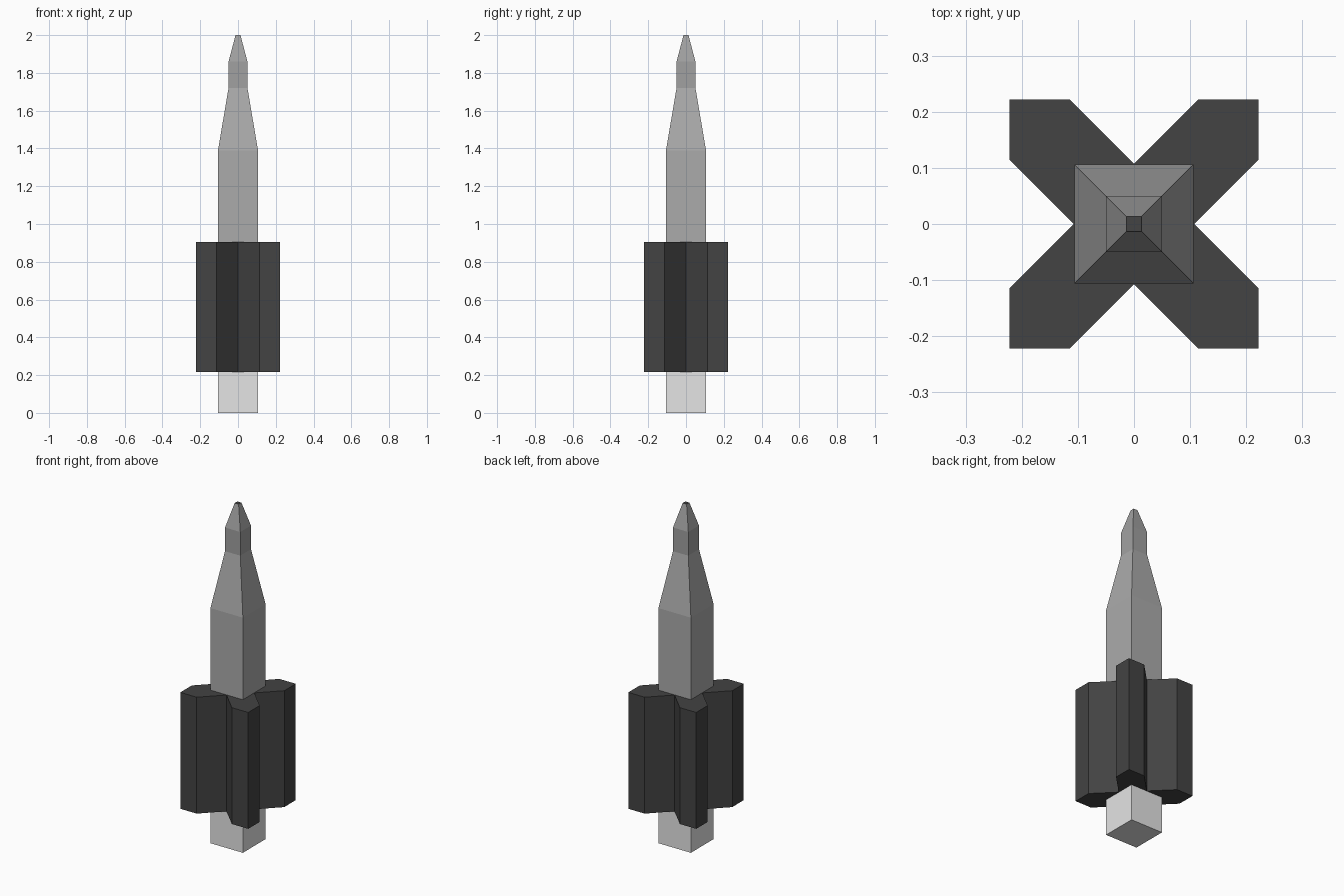
import bpy
import bmesh

if "Cube" in bpy.data.objects:
    bpy.data.objects.remove(bpy.data.objects["Cube"])


def material(name, value):
    m = bpy.data.materials.new(name)
    m.diffuse_color = (value, value, value, 1.0)
    m.use_nodes = True
    m.node_tree.nodes["Principled BSDF"].inputs["Base Color"].default_value = m.diffuse_color
    return m


light = material("light grey", 0.78)
mid = material("mid grey", 0.41)
steel = material("steel grey", 0.355)
dark = material("dark grey", 0.056)


def loft(name, outline, levels, mats, pick=None):
    """Stack scaled copies of an outline at (z, scale) levels and skin them."""
    bm = bmesh.new()
    rings = [[bm.verts.new((x * s, y * s, z)) for x, y in outline] for z, s in levels]
    n = len(outline)
    for a, b in zip(rings, rings[1:]):
        for i in range(n):
            j = (i + 1) % n
            bm.faces.new((a[i], a[j], b[j], b[i]))
    bm.faces.new(rings[0][::-1])
    bm.faces.new(rings[-1])
    bmesh.ops.recalc_face_normals(bm, faces=bm.faces)
    if pick:
        for f in bm.faces:
            f.material_index = pick(f.calc_center_median().z)
    mesh = bpy.data.meshes.new(name)
    bm.to_mesh(mesh)
    bm.free()
    for m in mats:
        mesh.materials.append(m)
    obj = bpy.data.objects.new(name, mesh)
    bpy.context.collection.objects.link(obj)
    return obj


# Square shaft: light foot, grey body and taper, steel tip, dark end cap
def shaft_colour(z):
    if z < 0.3:
        return 0
    if z < 1.7:
        return 1
    return 2 if z < 1.99 else 3


square = [(-1, -1), (1, -1), (1, 1), (-1, 1)]
loft("shaft", square,
     [(0, 0.106), (0.4, 0.106), (1.39, 0.106), (1.72, 0.05), (1.86, 0.05), (2.0, 0.013)],
     [light, mid, steel, dark], shaft_colour)

# Four diagonal fins forming an X, one quarter outline rotated four times
R, W = 0.222, 0.107
quarter = [(W, 0), (R, R - W), (R, R), (R - W, R)]
cross = []
for k in range(4):
    cross += quarter
    quarter = [(-y, x) for x, y in quarter]
loft("fins", cross, [(0.217, 1), (0.905, 1)], [dark])
